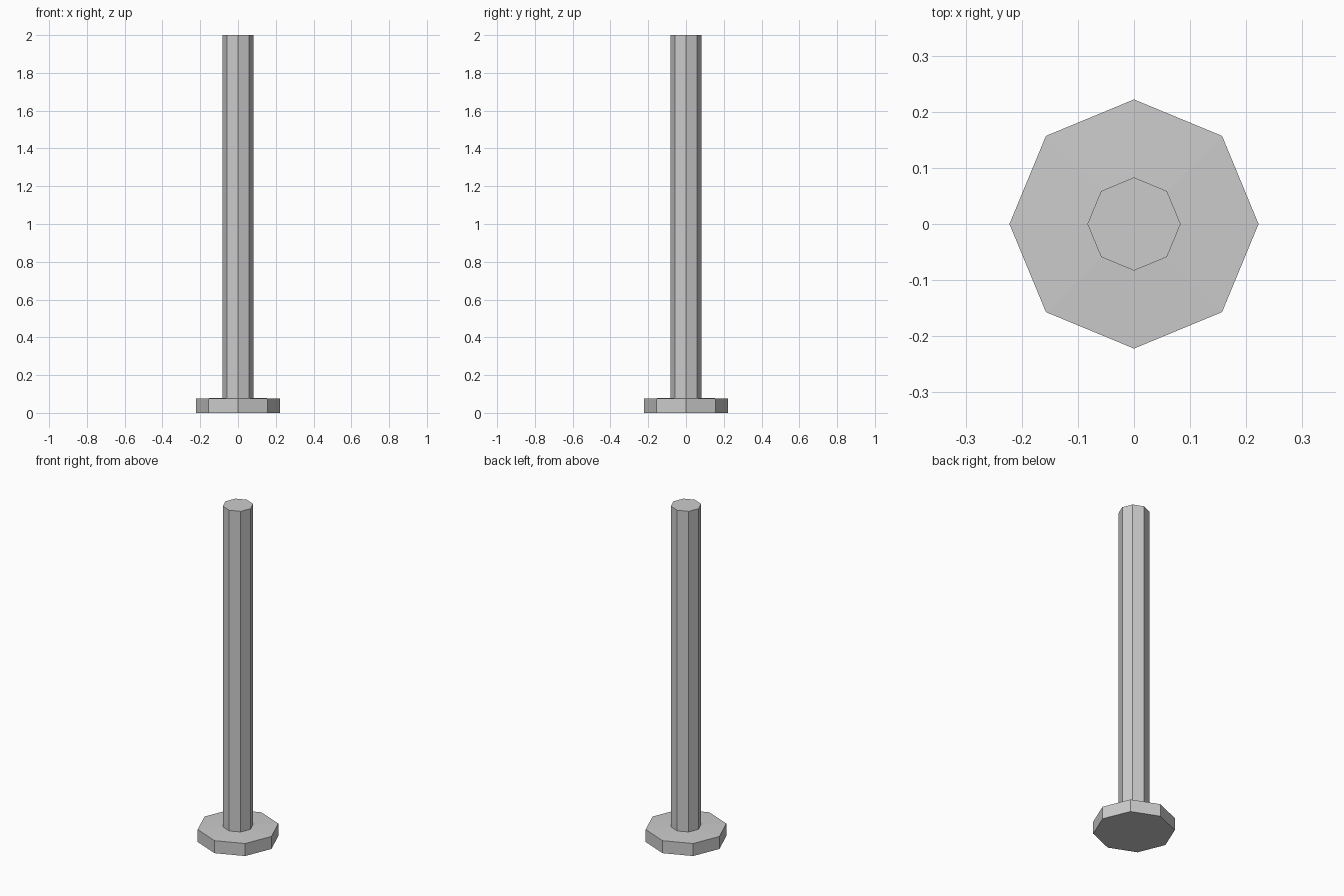
import bpy, bmesh
from math import cos, sin, tau

if "Cube" in bpy.data.objects:
    bpy.data.objects.remove(bpy.data.objects["Cube"])

SIDES = 8
# (radius, height) outline from the foot plate up to the top of the post
PROFILE = [(0.222, 0.0), (0.222, 0.075), (0.083, 0.08), (0.083, 2.0)]

bm = bmesh.new()
rings = [[bm.verts.new((r * cos(tau * i / SIDES), r * sin(tau * i / SIDES), z))
          for i in range(SIDES)] for r, z in PROFILE]

# Side walls and the slightly raised plate top
for low, high in zip(rings, rings[1:]):
    for i in range(SIDES):
        j = (i + 1) % SIDES
        bm.faces.new((low[i], low[j], high[j], high[i]))

# End caps
bm.faces.new(rings[0][::-1])
bm.faces.new(rings[-1])

mesh = bpy.data.meshes.new("post_with_foot_plate")
bm.to_mesh(mesh)
bm.free()
bpy.context.collection.objects.link(bpy.data.objects.new("post_with_foot_plate", mesh))
